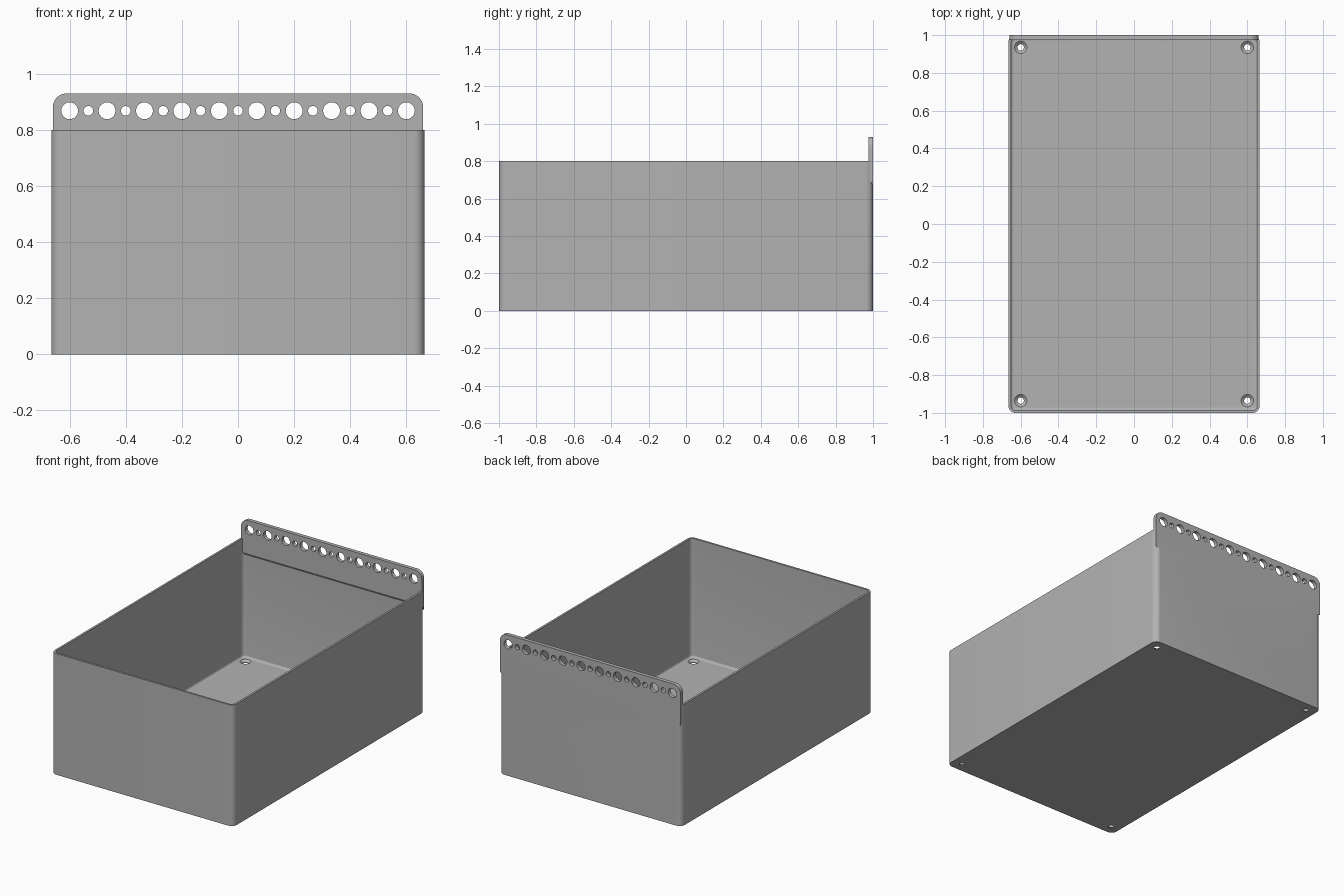
import bpy, bmesh
from math import sin, cos, pi, radians

if "Cube" in bpy.data.objects:
    bpy.data.objects.remove(bpy.data.objects["Cube"], do_unlink=True)

HX, HY, HEIGHT = 0.665, 1.0, 0.8
WALL, FLOOR, CORNER, FILLET = 0.013, 0.016, 0.038, 0.014

grey = bpy.data.materials.new("plain grey")
grey.use_nodes = True
colour = (0.45, 0.45, 0.45, 1)
grey.diffuse_color = colour
grey.node_tree.nodes["Principled BSDF"].inputs["Base Color"].default_value = colour


def rounded_ring(inset, z, steps=8):
    """Rounded rectangle outline, inset from the outer wall."""
    r = CORNER - inset
    points = []
    for quarter, (sx, sy) in enumerate([(1, 1), (-1, 1), (-1, -1), (1, -1)]):
        for i in range(steps + 1):
            a = (quarter + i / steps) * pi / 2
            points.append((sx * (HX - CORNER) + r * cos(a),
                           sy * (HY - CORNER) + r * sin(a), z))
    return points


def circle(r, place, count=32):
    return [place(r * cos(2 * pi * i / count), r * sin(2 * pi * i / count))
            for i in range(count)]


def loft(bm, rings):
    """Closed solid through a series of rings with equal point counts."""
    loops = [[bm.verts.new(p) for p in ring] for ring in rings]
    for a, b in zip(loops, loops[1:]):
        for i in range(len(a)):
            j = (i + 1) % len(a)
            bm.faces.new((a[i], a[j], b[j], b[i]))
    bm.faces.new(loops[0][::-1])
    bm.faces.new(loops[-1])


def make_object(name, bm):
    bmesh.ops.recalc_face_normals(bm, faces=bm.faces)
    mesh = bpy.data.meshes.new(name)
    bm.to_mesh(mesh)
    bm.free()
    mesh.materials.append(grey)
    obj = bpy.data.objects.new(name, mesh)
    bpy.context.collection.objects.link(obj)
    return obj


def combine(obj, other, operation):
    """Apply a boolean and remove the helper."""
    mod = obj.modifiers.new(operation.lower(), 'BOOLEAN')
    mod.operation, mod.object, mod.solver = operation, other, 'EXACT'
    bpy.context.view_layer.objects.active = obj
    bpy.ops.object.modifier_apply(modifier=mod.name)
    bpy.data.objects.remove(other, do_unlink=True)


# Open bin: outer wall, rim, inner wall, filleted floor
bm = bmesh.new()
rings = [rounded_ring(0, 0), rounded_ring(0, HEIGHT), rounded_ring(WALL, HEIGHT)]
for i in range(6):
    a = i / 5 * pi / 2
    rings.append(rounded_ring(WALL + FILLET * (1 - cos(a)) * 0.98,
                              FLOOR + FILLET * (1 - sin(a))))
# Keep the corner radius positive at the foot of the fillet
loft(bm, rings)
storage_bin = make_object("storage_bin", bm)

# Hanging plate: wedge-footed strip with rounded top corners
bm = bmesh.new()
profile = [(0.975, 0.71), (0.975, 0.93), (HY, 0.93), (HY, 0.67)]
loft(bm, [[(x, y, z) for y, z in profile] for x in (-0.66, 0.66)])
top_corners = [e for e in bm.edges
               if all(v.co.z > 0.92 for v in e.verts)
               and abs(e.verts[0].co.x - e.verts[1].co.x) < 0.01]
bmesh.ops.bevel(bm, geom=top_corners, offset=0.05, segments=10,
                profile=0.5, affect='EDGES')
hanging_plate = make_object("hanging_plate", bm)

# Alternating large and small holes along the plate
bm = bmesh.new()
for k in range(19):
    x = -0.6 + k * 1.2 / 18
    r = 0.03 if k % 2 == 0 else 0.017
    loft(bm, [circle(r, lambda u, v: (x + u, y, 0.868 + v)) for y in (0.9, 1.1)])
combine(hanging_plate, make_object("plate_hole_cutter", bm), 'DIFFERENCE')

# Countersunk screw holes in the floor corners
bm = bmesh.new()
for sx in (-1, 1):
    for sy in (-1, 1):
        loft(bm, [circle(r, lambda u, v: (sx * 0.6 + u, sy * 0.935 + v, z))
                  for r, z in [(0.017, -0.05), (0.017, 0.003),
                               (0.033, FLOOR), (0.033, 0.05)]])
combine(storage_bin, make_object("screw_hole_cutter", bm), 'DIFFERENCE')

# Merge the plate into the back wall
combine(storage_bin, hanging_plate, 'UNION')

# Smooth the round parts and keep the edges crisp
bpy.ops.object.select_all(action='DESELECT')
storage_bin.select_set(True)
bpy.context.view_layer.objects.active = storage_bin
bpy.ops.object.shade_smooth_by_angle(angle=radians(30))
